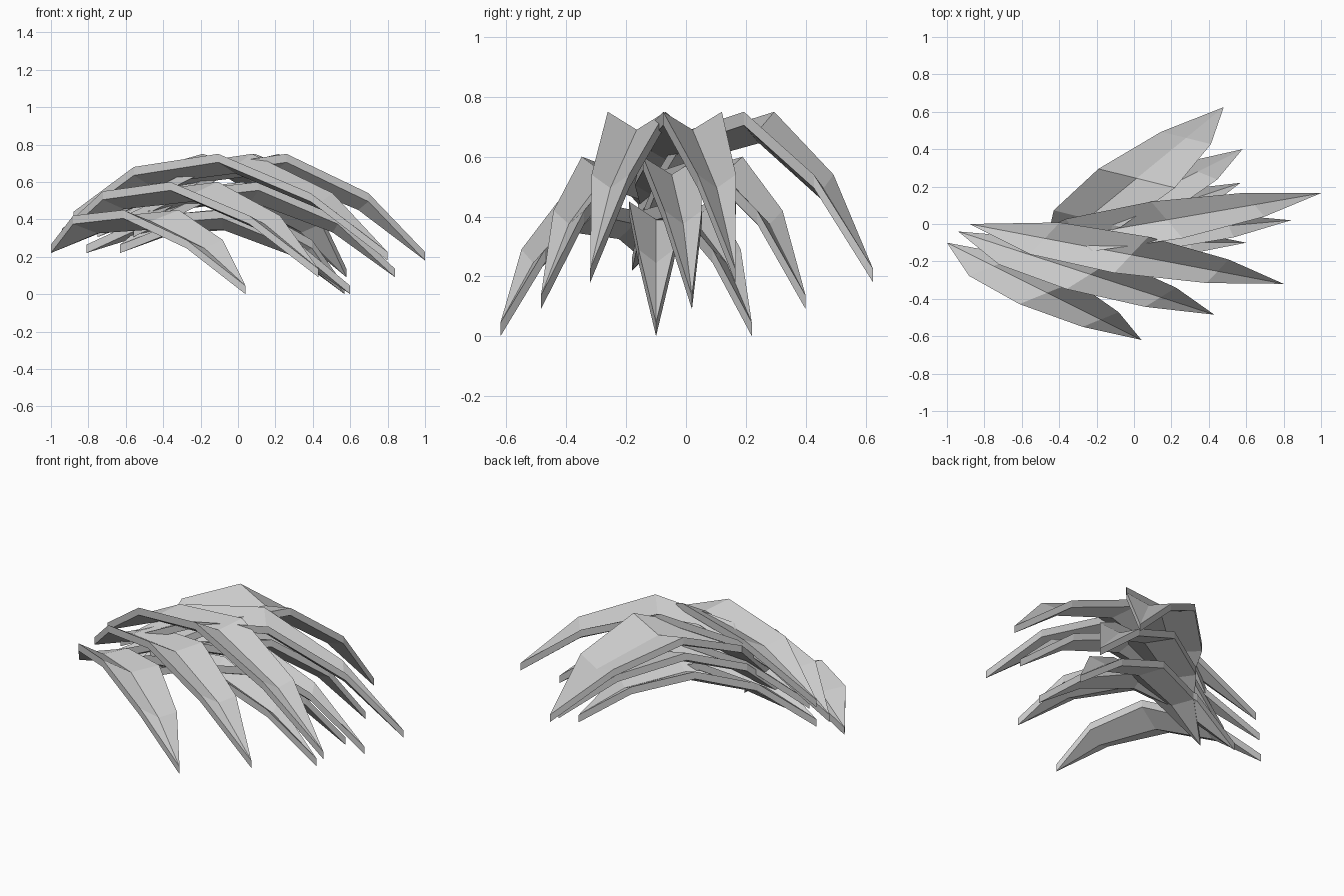
import bpy, bmesh
from mathutils import Vector

if "Cube" in bpy.data.objects:
    bpy.data.objects.remove(bpy.data.objects["Cube"])

SQUASH = 0.45      # the plant is narrower in y than in x
THICK = 0.045      # vertical leaf thickness

# Shared leaf stations: position along the leaf, relative width, fold depth
ALONG = [0.0, 0.24, 0.515, 0.79, 1.0]
WIDE = [0.0, 0.88, 1.0, 0.65, 0.0]
FOLD = [0.0, 0.05, 0.06, 0.045, 0.0]

# Per tier: edge heights at each station, leaf width, and (base, tip) of its leaves
TIERS = {
    "upper": ([0.44, 0.68, 0.75, 0.54, 0.225], 0.21,
              [((-0.88, 0.00), (0.80, -0.32)),
               ((-0.70, -0.13), (1.00, 0.165)),
               ((-0.48, -0.16), (0.48, 0.625))]),
    "middle": ([0.35, 0.55, 0.60, 0.42, 0.135], 0.195,
               [((-0.94, -0.04), (0.43, -0.485)),
                ((-0.75, -0.12), (0.84, 0.02)),
                ((-0.56, -0.17), (0.58, 0.40))]),
    "lower": ([0.265, 0.42, 0.45, 0.29, 0.045], 0.18,
              [((-1.00, -0.10), (0.04, -0.62)),
               ((-0.81, -0.10), (0.60, -0.10)),
               ((-0.63, -0.18), (0.57, 0.22))]),
}


def make_leaf(name, base, tip, heights, width):
    """Arched leaf with a folded middle, pointed at both ends."""
    base, tip = Vector(base), Vector(tip)
    chord = tip - base
    side = Vector((-chord.y, chord.x * SQUASH)).normalized()
    side.x /= SQUASH
    bm = bmesh.new()
    rows = []
    for t, w, fold, z in zip(ALONG, WIDE, FOLD, heights):
        c = base + chord * t
        offset = side * (w * width / 2)
        if w == 0:
            v = bm.verts.new((c.x, c.y, z))
            rows.append([v, v, v])
        else:
            rows.append([bm.verts.new((c.x - offset.x, c.y - offset.y, z)),
                         bm.verts.new((c.x, c.y, z - fold)),
                         bm.verts.new((c.x + offset.x, c.y + offset.y, z))])
    for a, b in zip(rows, rows[1:]):
        for i in (0, 1):
            ring = [a[i], b[i], b[i + 1], a[i + 1]]
            bm.faces.new(list(dict.fromkeys(ring)))
    # Drop a copy straight down to give the leaf its thickness
    top = bm.faces[:]
    ext = bmesh.ops.extrude_face_region(bm, geom=top, use_keep_orig=True)
    low = [g for g in ext["geom"] if isinstance(g, bmesh.types.BMVert)]
    bmesh.ops.translate(bm, verts=low, vec=(0, 0, -THICK))
    bmesh.ops.recalc_face_normals(bm, faces=bm.faces[:])
    mesh = bpy.data.meshes.new(name)
    bm.to_mesh(mesh)
    bm.free()
    bpy.context.collection.objects.link(bpy.data.objects.new(name, mesh))


# Three tiers of three leaves fanning out to the right
for tier, (heights, width, leaves) in TIERS.items():
    for place, (base, tip) in zip(("front", "centre", "back"), leaves):
        make_leaf(f"{tier}_{place}_leaf", base, tip, heights, width)
